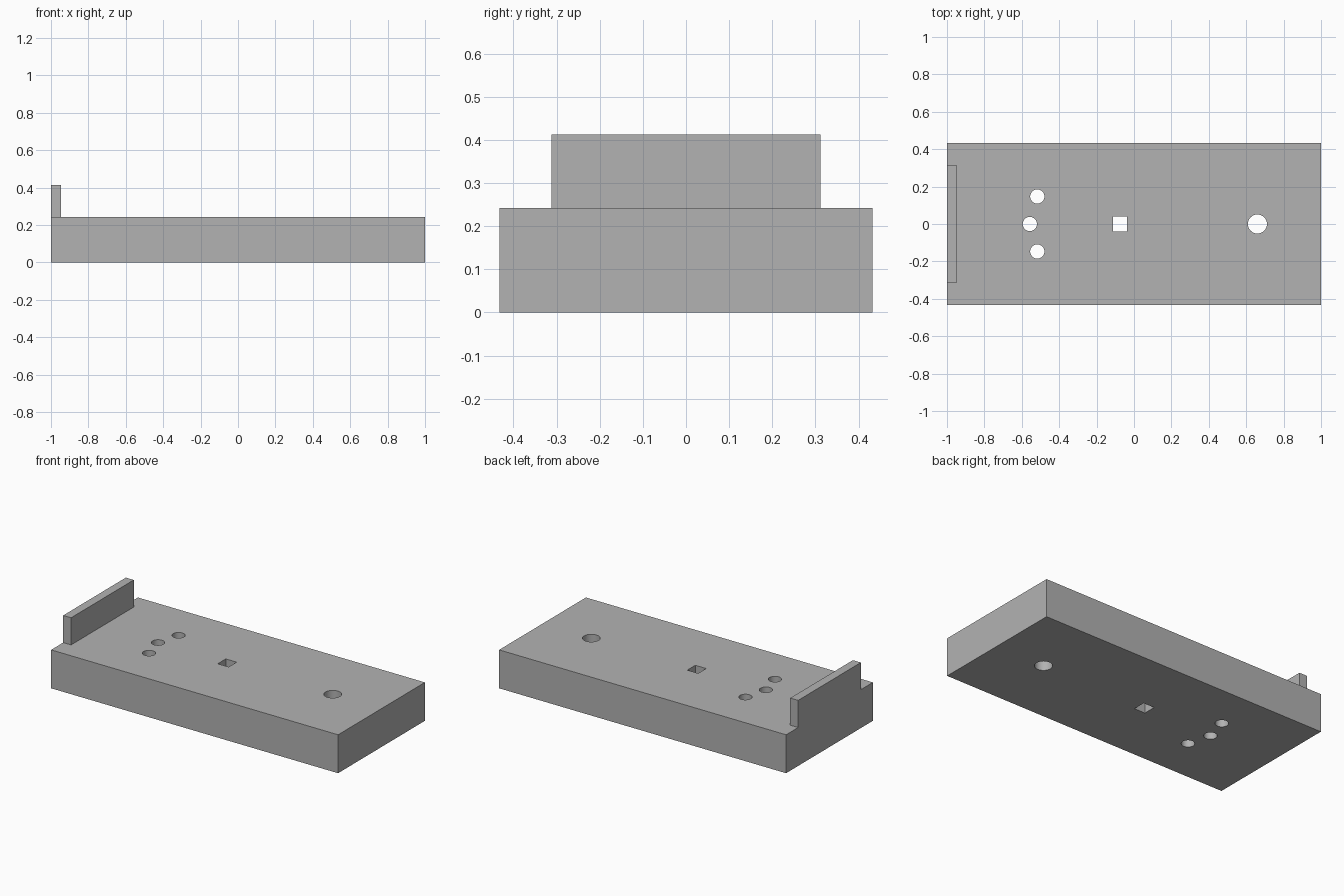
import bpy

default = bpy.data.objects.get("Cube")
if default:
    bpy.data.objects.remove(default, do_unlink=True)

grey = bpy.data.materials.new("plain grey")
grey.use_nodes = True
colour = (0.448, 0.448, 0.448, 1)
grey.diffuse_color = colour
grey.node_tree.nodes["Principled BSDF"].inputs["Base Color"].default_value = colour


def box(name, x, y, z):
    """Box spanning the given (low, high) ranges."""
    bpy.ops.mesh.primitive_cube_add(size=1)
    ob = bpy.context.object
    ob.name = name
    spans = (x, y, z)
    ob.scale = [hi - lo for lo, hi in spans]
    ob.location = [(lo + hi) / 2 for lo, hi in spans]
    bpy.ops.object.transform_apply(location=True, rotation=True, scale=True)
    ob.data.materials.append(grey)
    return ob


def round_cutter(x, y, radius):
    bpy.ops.mesh.primitive_cylinder_add(vertices=48, radius=radius, depth=1,
                                        location=(x, y, 0))
    ob = bpy.context.object
    ob.name = "hole_cutter"
    ob.data.materials.append(grey)
    return ob


def combine(target, tool, operation):
    """Apply a boolean and discard the tool object."""
    tool.hide_render = True
    bpy.context.view_layer.objects.active = target
    mod = target.modifiers.new("boolean", 'BOOLEAN')
    mod.operation = operation
    mod.solver = 'EXACT'
    mod.object = tool
    bpy.ops.object.modifier_apply(modifier=mod.name)
    bpy.data.objects.remove(tool, do_unlink=True)


# Thick base plate with an upright end stop
HEIGHT = 0.242
plate = box("base_plate", (-1, 1), (-0.432, 0.432), (0, HEIGHT))
stop = box("end_stop", (-1, -0.945), (-0.312, 0.312), (HEIGHT - 0.1, 0.413))
combine(plate, stop, 'UNION')

# Three small round holes and one large one, all through the plate
for x, y, r in ((-0.517, 0.147, 0.038), (-0.557, 0, 0.038),
                (-0.517, -0.147, 0.038), (0.66, 0, 0.051)):
    combine(plate, round_cutter(x, y, r), 'DIFFERENCE')

# Square through hole
combine(plate, box("square_cutter", (-0.113, -0.037), (-0.04, 0.04), (-0.5, 0.5)),
        'DIFFERENCE')

# Smooth hole walls with crisp edges
bpy.ops.object.select_all(action='DESELECT')
plate.select_set(True)
bpy.context.view_layer.objects.active = plate
bpy.ops.object.shade_smooth_by_angle()
